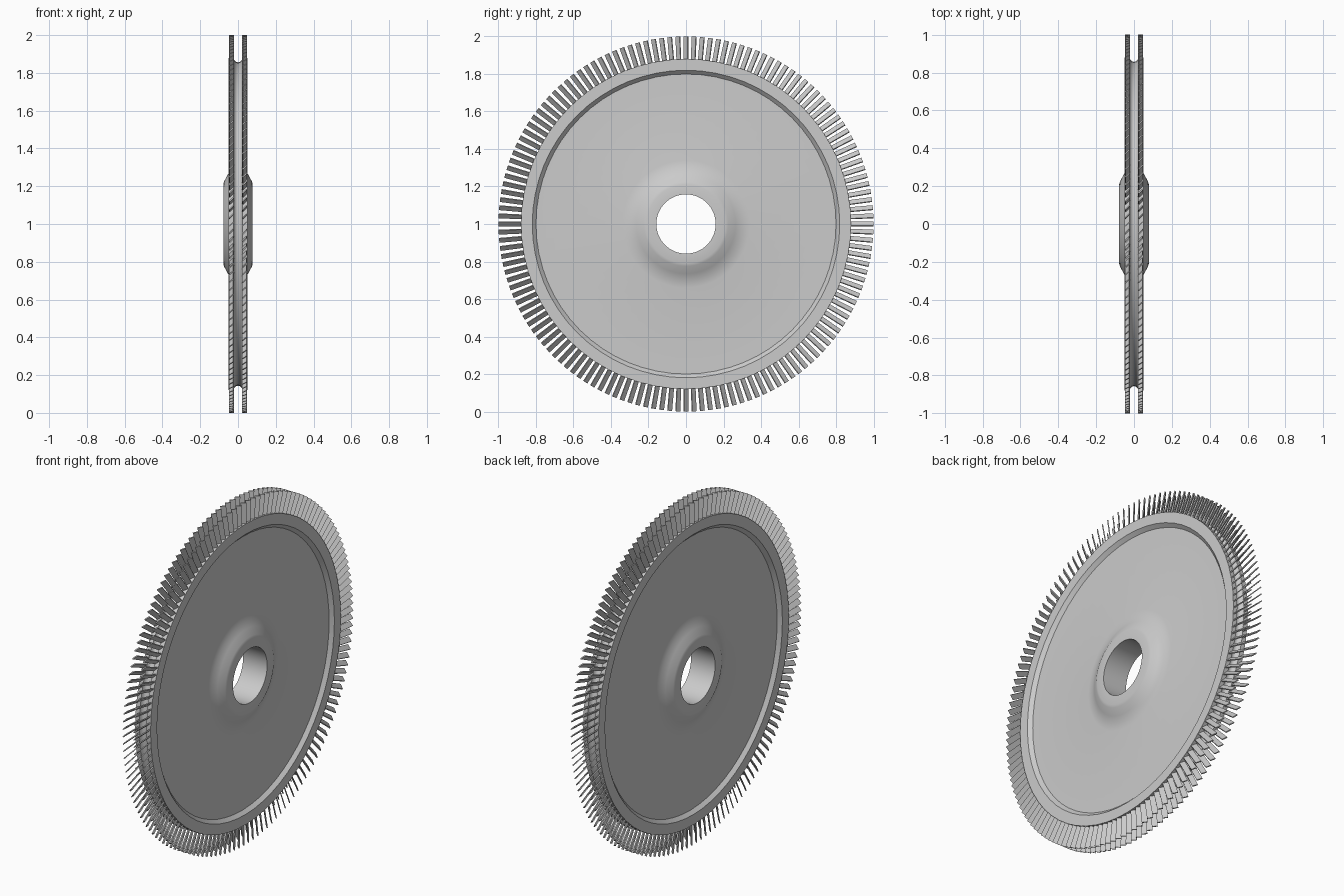
import bpy, bmesh, math
from mathutils import Vector, Matrix

cube = bpy.data.objects.get("Cube")
if cube:
    bpy.data.objects.remove(cube)

grey = bpy.data.materials.new("light grey metal")
grey.use_nodes = True
grey.diffuse_color = (0.6, 0.6, 0.6, 1)
grey.node_tree.nodes["Principled BSDF"].inputs["Base Color"].default_value = (0.6, 0.6, 0.6, 1)


def finish(name, bm, smooth_angle):
    bmesh.ops.recalc_face_normals(bm, faces=bm.faces)
    mesh = bpy.data.meshes.new(name)
    bm.to_mesh(mesh)
    bm.free()
    mesh.materials.append(grey)
    ob = bpy.data.objects.new(name, mesh)
    ob.location.z = 1
    bpy.context.collection.objects.link(ob)
    bpy.ops.object.select_all(action="DESELECT")
    ob.select_set(True)
    bpy.context.view_layer.objects.active = ob
    bpy.ops.object.shade_smooth_by_angle(angle=math.radians(smooth_angle))


def lathe(name, profile, sides):
    """Spin a closed (x, radius) loop around the x axis."""
    bm = bmesh.new()
    rings = []
    for i in range(sides):
        a = 2 * math.pi * i / sides
        rings.append([bm.verts.new((x, r * math.sin(a), r * math.cos(a))) for x, r in profile])
    n = len(profile)
    for i in range(sides):
        a, b = rings[i], rings[(i + 1) % sides]
        for j in range(n):
            k = (j + 1) % n
            bm.faces.new((a[j], a[k], b[k], b[j]))
    finish(name, bm, 35)


# Wheel body: bore, hub, recessed web, raised rim and round groove
half = [(0.078, 0.158), (0.078, 0.21), (0.074, 0.225), (0.052, 0.265), (0.036, 0.3),
        (0.03, 0.34), (0.03, 0.8), (0.05, 0.82), (0.05, 0.88), (0.023, 0.88)]
groove = [(0.023 * math.cos(t * math.pi / 6), 0.88 - 0.024 * math.sin(t * math.pi / 6))
          for t in range(1, 6)]
lathe("wheel_body", half + groove + [(-x, r) for x, r in reversed(half)], 64)


# Two rows of slanted radial fins around the rim
def fin_row(name, x_mid, count=144):
    bm = bmesh.new()
    slant = math.radians(45)
    chord, thick = 0.031, 0.006
    for i in range(count):
        turn = Matrix.Rotation(2 * math.pi * i / count, 4, "X")
        place = (turn @ Matrix.Translation((x_mid, 0, 0.935))
                 @ Matrix.Rotation(slant, 4, "Z")
                 @ Matrix.Diagonal((chord, thick, 0.13, 1)))
        bmesh.ops.create_cube(bm, size=1, matrix=place)
    finish(name, bm, 30)


fin_row("left_fins", 0.035)
fin_row("right_fins", -0.035)
